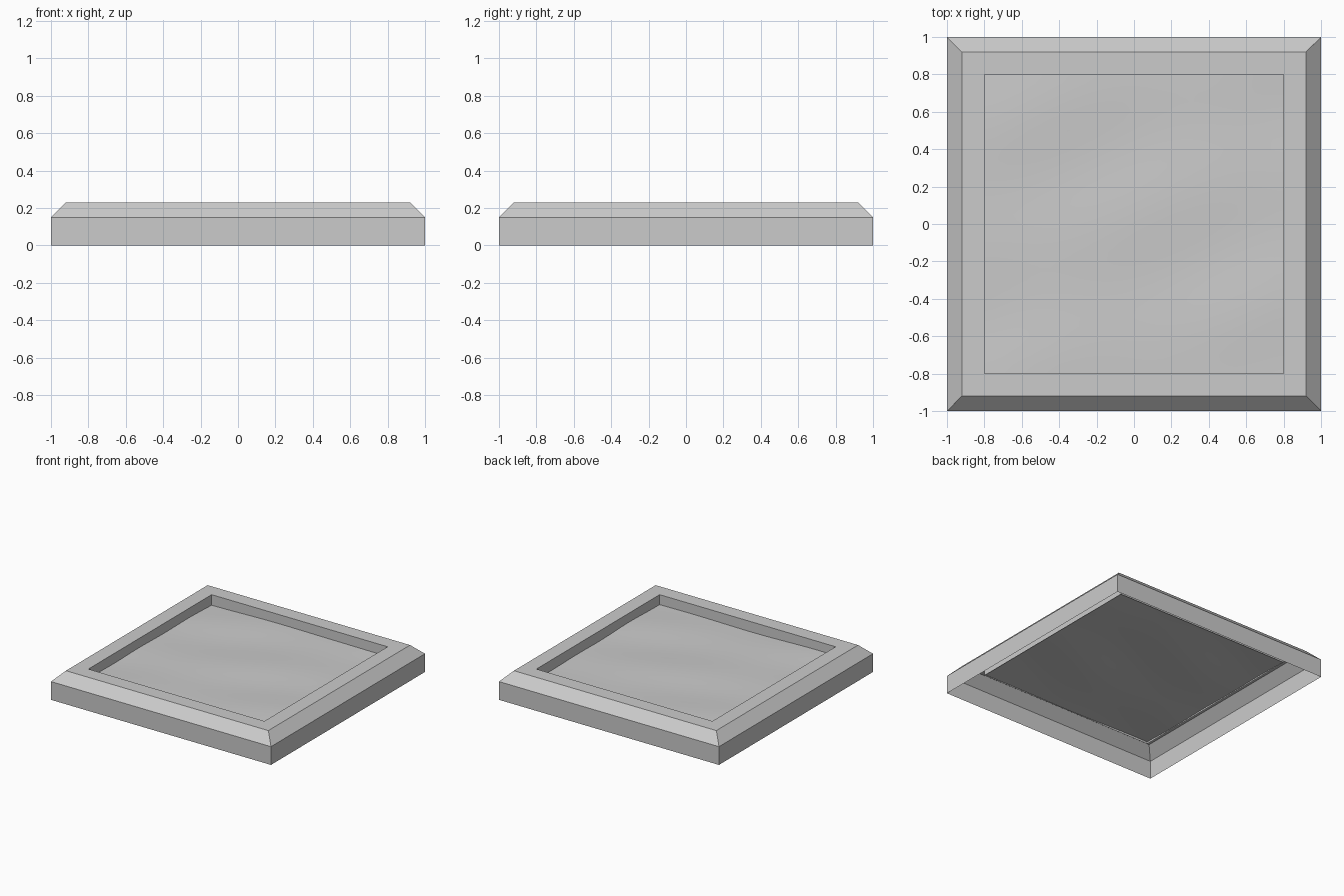
import bpy, bmesh, math

if "Cube" in bpy.data.objects:
    bpy.data.objects.remove(bpy.data.objects["Cube"])

def make_object(name, bm):
    mesh = bpy.data.meshes.new(name)
    bm.to_mesh(mesh)
    bm.free()
    obj = bpy.data.objects.new(name, mesh)
    bpy.context.collection.objects.link(obj)
    return obj

# Square frame: open-bottomed profile of (half width, height) swept round four corners
profile = [(1.0, 0.0), (1.0, 0.15), (0.92, 0.23), (0.8, 0.23), (0.8, 0.14)]
corners = [(-1, -1), (1, -1), (1, 1), (-1, 1)]
bm = bmesh.new()
rings = [[bm.verts.new((r * x, r * y, z)) for x, y in corners] for r, z in profile]
for lower, upper in zip(rings, rings[1:]):
    for i in range(4):
        j = (i + 1) % 4
        bm.faces.new((lower[i], lower[j], upper[j], upper[i]))
make_object("frame", bm)

# Gently rippled panel sitting inside the frame
bm = bmesh.new()
bmesh.ops.create_grid(bm, x_segments=32, y_segments=32, size=0.8)
for v in bm.verts:
    x, y = v.co.x, v.co.y
    v.co.z = (0.15 + 0.003 * math.sin(4.5 * x + 2.0 * y)
              + 0.003 * math.sin(9.0 * y - 2.5 * x + 1.0)
              + 0.002 * math.cos(6.0 * x - 5.0 * y))
for f in bm.faces:
    f.smooth = True
make_object("rippled_surface", bm)
